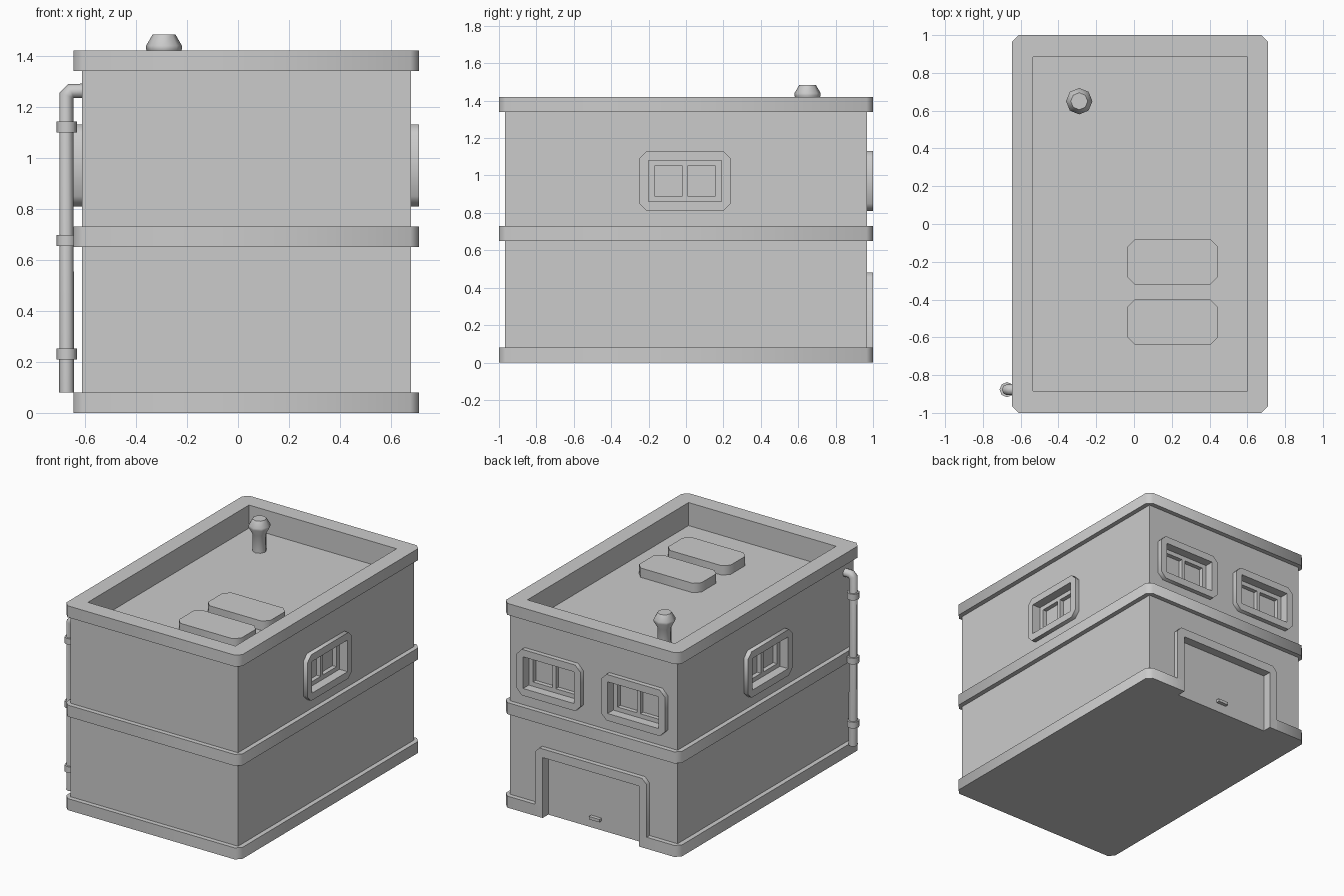
import bpy, bmesh
from math import radians
from mathutils import Matrix, Vector

if "Cube" in bpy.data.objects:
    bpy.data.objects.remove(bpy.data.objects["Cube"])

CX = 0.0325   # building centre; the drainpipe shifts it off x = 0


def finish(name, bm, smooth=None):
    bmesh.ops.recalc_face_normals(bm, faces=bm.faces)
    me = bpy.data.meshes.new(name)
    bm.to_mesh(me)
    bm.free()
    if smooth:
        me.shade_smooth()
        me.set_sharp_from_angle(angle=radians(smooth))
    ob = bpy.data.objects.new(name, me)
    bpy.context.collection.objects.link(ob)
    return ob


def rect(w, h, cut=0, cx=0, cy=0):
    """Centred rectangle, optionally with chamfered corners."""
    x, y = w / 2, h / 2
    if not cut:
        pts = [(x, y), (-x, y), (-x, -y), (x, -y)]
    else:
        pts = [(x, y - cut), (x - cut, y), (cut - x, y), (-x, y - cut),
               (-x, cut - y), (cut - x, -y), (x - cut, -y), (x, cut - y)]
    return [(cx + a, cy + b) for a, b in pts]


def prism(name, loops, z0, z1, mat=Matrix(), smooth=None):
    """Extrude an outline (extra loops are holes) from z0 to z1."""
    bm = bmesh.new()
    for loop in loops:
        vs = [bm.verts.new((x, y, z0)) for x, y in loop]
        for a, b in zip(vs, vs[1:] + vs[:1]):
            bm.edges.new((a, b))
    if len(loops) == 1:
        bm.faces.new(vs)
    else:
        bmesh.ops.triangle_fill(bm, edges=bm.edges[:], use_beauty=True, normal=(0, 0, 1))
    geo = bmesh.ops.extrude_face_region(bm, geom=bm.faces[:], use_keep_orig=True)["geom"]
    top = [g for g in geo if isinstance(g, bmesh.types.BMVert)]
    bmesh.ops.translate(bm, verts=top, vec=(0, 0, z1 - z0))
    bm.transform(mat)
    return finish(name, bm, smooth)


def lathe(name, profile, x, y, sides=8):
    """Stack of polygon rings given as (radius, z)."""
    bm = bmesh.new()
    rings = []
    for r, z in profile:
        rings.append([bm.verts.new(Matrix.Rotation(radians(360 * i / sides), 3, 'Z')
                                   @ Vector((r, 0, 0)) + Vector((x, y, z))) for i in range(sides)])
    for a, b in zip(rings, rings[1:]):
        for i in range(sides):
            j = (i + 1) % sides
            bm.faces.new((a[i], a[j], b[j], b[i]))
    bm.faces.new(rings[0])
    bm.faces.new(rings[-1])
    return finish(name, bm, 50)


def wall_matrix(origin, n):
    """Local x along the wall, y up, z out of the wall."""
    n, up = Vector(n), Vector((0, 0, 1))
    m = Matrix((up.cross(n), up, n)).transposed().to_4x4()
    return Matrix.Translation(origin) @ m


def cut(target, cutter):
    mod = target.modifiers.new("cut", 'BOOLEAN')
    mod.operation = 'DIFFERENCE'
    mod.solver = 'EXACT'
    mod.object = cutter
    cutter.hide_render = True
    cutter.hide_set(True)


# Walls with a sunken roof
at_centre = Matrix.Translation((CX, 0, 0))
wall_rect = rect(1.29, 1.935)
well_rect = rect(1.135, 1.77)
walls = prism("walls", [wall_rect], 0, 1.34, at_centre)
cut(walls, prism("roof_cutter", [well_rect], 1.26, 1.5, at_centre))

# Trim bands around base, middle and top
band = rect(1.355, 2.0, 0.035)
base = prism("base_band", [band, wall_rect], 0, 0.08, at_centre, 50)
prism("middle_band", [band, wall_rect], 0.65, 0.73, at_centre, 50)
prism("parapet_band", [band, well_rect], 1.34, 1.42, at_centre, 50)

# Windows: frame, recessed opening and two-pane sash
spots = {"right": ((0.6775, -0.005, 0.97), (1, 0, 0)),
         "left": ((CX - 0.645, -0.005, 0.97), (-1, 0, 0)),
         "back_a": ((CX + 0.325, 0.9675, 0.97), (0, 1, 0)),
         "back_b": ((CX - 0.325, 0.9675, 0.97), (0, 1, 0))}
opening = rect(0.39, 0.22)
for side, (pos, n) in spots.items():
    m = wall_matrix(pos, n)
    prism("window_frame_" + side, [rect(0.49, 0.32, 0.04), opening], 0, 0.0325, m, 50)
    prism("window_sash_" + side,
          [opening] + [rect(0.15, 0.16, cx=s * 0.0875) for s in (-1, 1)], -0.06, -0.03, m)
    cut(walls, prism("window_cutter_" + side, [opening], -0.06, 0.1, m))

# Garage door recess, surround and handle
m = wall_matrix((CX, 0.9675, 0), (0, 1, 0))
door_cutter = prism("door_cutter", [rect(0.74, 0.52, cy=0.16)], -0.03, 0.1, m)
cut(walls, door_cutter)
cut(base, door_cutter)
half = [(0.37, 0), (0.43, 0), (0.43, 0.445), (0.395, 0.48)]
surround = half + [(-x, y) for x, y in reversed(half)] + [(-0.37, 0.42), (0.37, 0.42)]
prism("door_surround", [surround], 0, 0.0325, m, 50)
prism("door_handle", [rect(0.08, 0.02, cy=0.075)], -0.03, -0.005, m)

# Roof units and vent
for i, y in enumerate((-0.2, -0.52)):
    prism(f"roof_unit_{i}", [rect(0.48, 0.24, 0.04, 0.205, y)], 1.26, 1.325, smooth=50)
lathe("roof_vent", [(0.045, 1.26), (0.045, 1.38), (0.07, 1.425), (0.07, 1.44), (0.045, 1.483)],
      -0.29, 0.65)

# Drainpipe with elbow into the wall, held by three clamps
PX, PY = -0.672, -0.877
curve = bpy.data.curves.new("drainpipe", 'CURVE')
curve.dimensions = '3D'
curve.bevel_depth = 0.029
curve.bevel_resolution = 2
curve.use_fill_caps = True
path = [(PX, 0.08), (PX, 1.245), (PX + 0.017, 1.262), (-0.60, 1.262)]
spline = curve.splines.new('POLY')
spline.points.add(len(path) - 1)
for p, (x, z) in zip(spline.points, path):
    p.co = (x, PY, z, 1)
bpy.context.collection.objects.link(bpy.data.objects.new("drainpipe", curve))
for i, z in enumerate((0.21, 0.655, 1.10)):
    lathe(f"pipe_clamp_{i}", [(0.04, z), (0.04, z + 0.043)], PX, PY)
